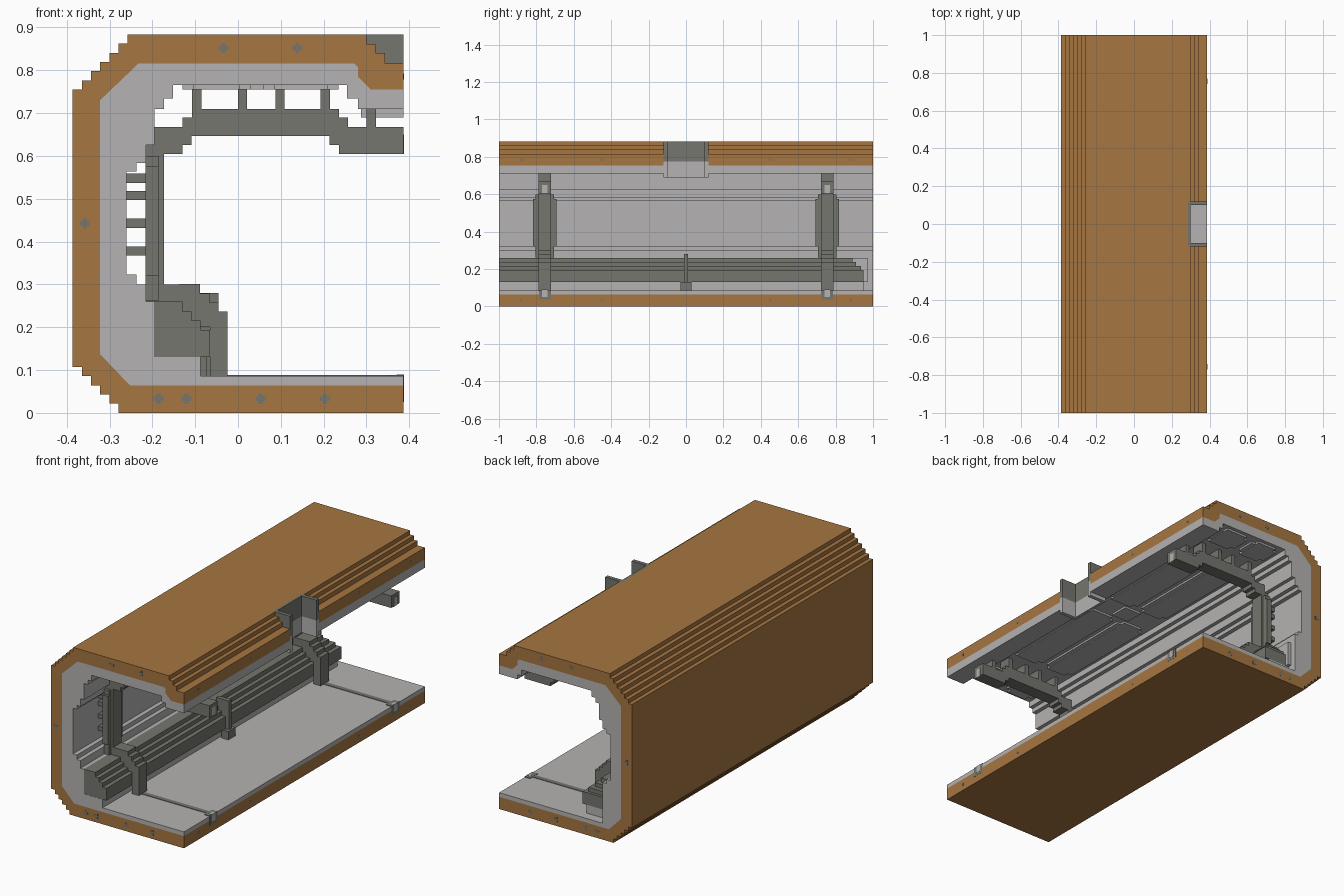
import bpy, bmesh

cube = bpy.data.objects.get("Cube")
if cube:
    bpy.data.objects.remove(cube, do_unlink=True)


def material(name, rgb):
    m = bpy.data.materials.new(name)
    m.use_nodes = True
    m.diffuse_color = (*rgb, 1)
    bsdf = next(n for n in m.node_tree.nodes if n.type == 'BSDF_PRINCIPLED')
    bsdf.inputs["Base Color"].default_value = (*rgb, 1)
    return m


ORANGE = material("orange_brown", (0.38, 0.18, 0.052))
LIGHT = material("light_grey", (0.46, 0.45, 0.445))
DARK = material("dark_grey", (0.175, 0.18, 0.155))
V = 0.0214  # step size of the stair-stepped corners


def prism(name, pts, y0, y1, mat):
    """Extrude an x-z outline along y."""
    bm = bmesh.new()
    face = bm.faces.new([bm.verts.new((x, y0, z)) for x, z in pts])
    ext = bmesh.ops.extrude_face_region(bm, geom=[face])
    bmesh.ops.translate(bm, vec=(0, y1 - y0, 0),
                        verts=[g for g in ext["geom"] if isinstance(g, bmesh.types.BMVert)])
    bmesh.ops.recalc_face_normals(bm, faces=bm.faces)
    me = bpy.data.meshes.new(name)
    bm.to_mesh(me)
    bm.free()
    me.materials.append(mat)
    ob = bpy.data.objects.new(name, me)
    bpy.context.collection.objects.link(ob)
    return ob


def box(name, x0, x1, y0, y1, z0, z1, mat):
    return prism(name, [(x0, z0), (x1, z0), (x1, z1), (x0, z1)], y0, y1, mat)


def stairs(x, z, dx, dz, n, x_first):
    """Stair points from (x, z), n steps."""
    pts = [(x, z)]
    for _ in range(n):
        for move_x in (x_first, not x_first):
            if move_x:
                x += dx
            else:
                z += dz
            pts.append((x, z))
    return pts


# Outer shell, a C-shaped section with stepped corners
inner = [(0.386, 0.755), (0.31, 0.755), (0.28, 0.785), (0.28, 0.807), (0.271, 0.816),
         (-0.232, 0.816), (-0.322, 0.73), (-0.322, 0.137), (-0.252, 0.064), (0.386, 0.064)]
outer = ([(0.386, 0)] + stairs(-0.279, 0, -V, V, 5, False)
         + stairs(-0.386, 0.755, V, V, 6, True)
         + stairs(0.300, 0.883, V, -V, 2, False) + [(0.343, 0.816), (0.386, 0.816)])
shell = prism("outer_shell", inner + outer, -1, 1, ORANGE)

# Inner lining
lining_in = [(0.386, 0.086), (-0.215, 0.086), (-0.215, 0.30), (-0.237, 0.30), (-0.237, 0.323),
             (-0.26, 0.323), (-0.26, 0.563), (-0.237, 0.563), (-0.237, 0.584), (-0.215, 0.584),
             (-0.215, 0.625), (-0.195, 0.625), (-0.195, 0.71), (-0.173, 0.71), (-0.173, 0.734),
             (-0.152, 0.734), (-0.152, 0.765), (0.255, 0.765), (0.255, 0.734), (0.28, 0.734),
             (0.28, 0.71), (0.386, 0.71)]
lining = prism("inner_lining", inner + lining_in, -1, 1, LIGHT)

# Hatch opening cut through the upper lip
cutter = box("hatch_cutter", 0.287, 0.5, -0.12, 0.12, 0.6, 1, DARK)
cutter.hide_render = True
for ob in (shell, lining):
    mod = ob.modifiers.new("hatch", 'BOOLEAN')
    mod.operation = 'DIFFERENCE'
    mod.solver = 'EXACT'
    mod.object = cutter
    bpy.context.view_layer.objects.active = ob
    bpy.ops.object.modifier_apply(modifier=mod.name)
bpy.data.objects.remove(cutter, do_unlink=True)

# Hatch frame: back plate and two side plates, dark above and light below
for part, z0, z1, mat in (("upper", 0.776, 0.883, DARK), ("lower", 0.69, 0.776, LIGHT)):
    box(f"hatch_{part}_back", 0.287, 0.3, -0.12, 0.12, z0, z1, mat)
    for s, side in ((-1, "front"), (1, "rear")):
        ys = sorted((s * 0.1, s * 0.12))
        box(f"hatch_{part}_{side}_plate", 0.3, 0.386, *ys, z0, z1, mat)

# Ceiling panels
for i, (y0, y1) in enumerate([(-0.98, -0.83), (-0.67, -0.07), (0.07, 0.67), (0.83, 0.98)]):
    for j, (x0, x1) in enumerate([(-0.13, 0.03), (0.06, 0.235)]):
        c = 0.025
        box(f"ceiling_panel_{i}_{j}", x0, x1, y0 + c, y1 - c, 0.755, 0.767, LIGHT)
        box(f"ceiling_panel_core_{i}_{j}", x0 + c, x1 - c, y0, y1, 0.7545, 0.767, LIGHT)
box("ceiling_joint", 0.0, 0.1, -0.05, 0.05, 0.7545, 0.767, LIGHT)

# Stepped bench along the wall, shortened in steps at the rear end
box("bench_base", -0.216, -0.087, -1, 0.95, 0.085, 0.13, LIGHT)
for i, (x1, z0, z1, y1) in enumerate([(-0.065, 0.13, 0.194, 0.95), (-0.087, 0.194, 0.216, 0.935),
                                      (-0.109, 0.216, 0.237, 0.91), (-0.13, 0.237, 0.26, 0.89)]):
    box(f"bench_step_{i}", -0.196, x1, -0.999, y1, z0, z1, DARK)
box("bench_back", -0.216, -0.196, -1, 0.97, 0.13, 0.26, LIGHT)

# Bracket in the middle of the bench
box("middle_bracket_post", -0.12, -0.045, -0.011, 0.011, 0.086, 0.28, DARK)
box("middle_bracket_foot", -0.075, -0.035, -0.03, 0.03, 0.086, 0.13, DARK)

# Ribs
rib = ([(0.386, 0.668), (0.257, 0.668), (0.257, 0.69), (0.236, 0.69), (0.236, 0.71),
        (-0.107, 0.71), (-0.107, 0.69), (-0.13, 0.69), (-0.13, 0.668), (-0.195, 0.668),
        (-0.195, 0.625), (-0.216, 0.625), (-0.216, 0.26), (-0.1, 0.2), (-0.065, 0.2),
        (-0.065, 0.086), (-0.024, 0.086)]
       + stairs(-0.024, 0.215, -V, V, 4, False)
       + [(-0.173, 0.30), (-0.173, 0.605), (-0.13, 0.605), (-0.13, 0.626), (-0.109, 0.626),
          (-0.109, 0.647), (0.214, 0.647), (0.214, 0.626), (0.236, 0.626), (0.236, 0.605),
          (0.386, 0.605)])
for side, yc in (("front", -0.755), ("rear", 0.755)):
    n = f"{side}_rib"
    prism(n, rib, yc - 0.034, yc + 0.034, DARK)
    # Wide pad on the upright
    for k, (h, z0, z1) in enumerate([(0.062, 0.32, 0.575), (0.05, 0.262, 0.60)]):
        box(f"{n}_pad_{k}", -0.2155, -0.185, yc - h, yc + h, z0, z1, DARK)
    # Short spacers to ceiling and wall
    for k, x in enumerate((-0.107, 0.0, 0.087, 0.193)):
        box(f"{n}_ceiling_spacer_{k}", x, x + V, yc - 0.034, yc + 0.034, 0.705, 0.768, DARK)
    box(f"{n}_lip_spacer", 0.3, 0.322, yc - 0.034, yc + 0.034, 0.665, 0.712, DARK)
    for k, z in enumerate((0.537, 0.497, 0.432, 0.367)):
        box(f"{n}_wall_spacer_{k}", -0.262, -0.21, yc - 0.034, yc + 0.034, z, z + V, DARK)
    # Floor channel with a framed end at the open edge
    box(f"{n}_floor_channel", -0.03, 0.36, yc - 0.012, yc + 0.012, 0.08, 0.0885, DARK)
    box(f"{n}_channel_end", 0.355, 0.387, yc - 0.032, yc + 0.032, 0.038, 0.089, DARK)
    box(f"{n}_channel_core", 0.37, 0.388, yc - 0.014, yc + 0.014, 0.052, 0.0895, LIGHT)
    box(f"{n}_end_core", 0.38, 0.387, yc - 0.014, yc + 0.014, 0.604, 0.65, LIGHT)

# Small cross-shaped studs on both end faces and on the open edge
studs = [(-0.185, 0.033), (-0.12, 0.033), (0.053, 0.033), (0.203, 0.033),
         (-0.034, 0.852), (0.139, 0.852), (-0.357, 0.443)]
for i, (x, z) in enumerate(studs):
    for side, y in (("front", -1), ("rear", 1)):
        for k, (a, b) in enumerate(((0.012, 0.005), (0.005, 0.012))):
            box(f"{side}_stud_{i}_{k}", x - a, x + a, y - 0.001, y + 0.001, z - b, z + b, DARK)
for i, y in enumerate((-0.88, -0.45, 0.45, 0.88)):
    for z in (0.033, 0.785):
        box(f"edge_stud_{i}", 0.384, 0.387, y - 0.007, y + 0.007, z - 0.007, z + 0.007, DARK)
